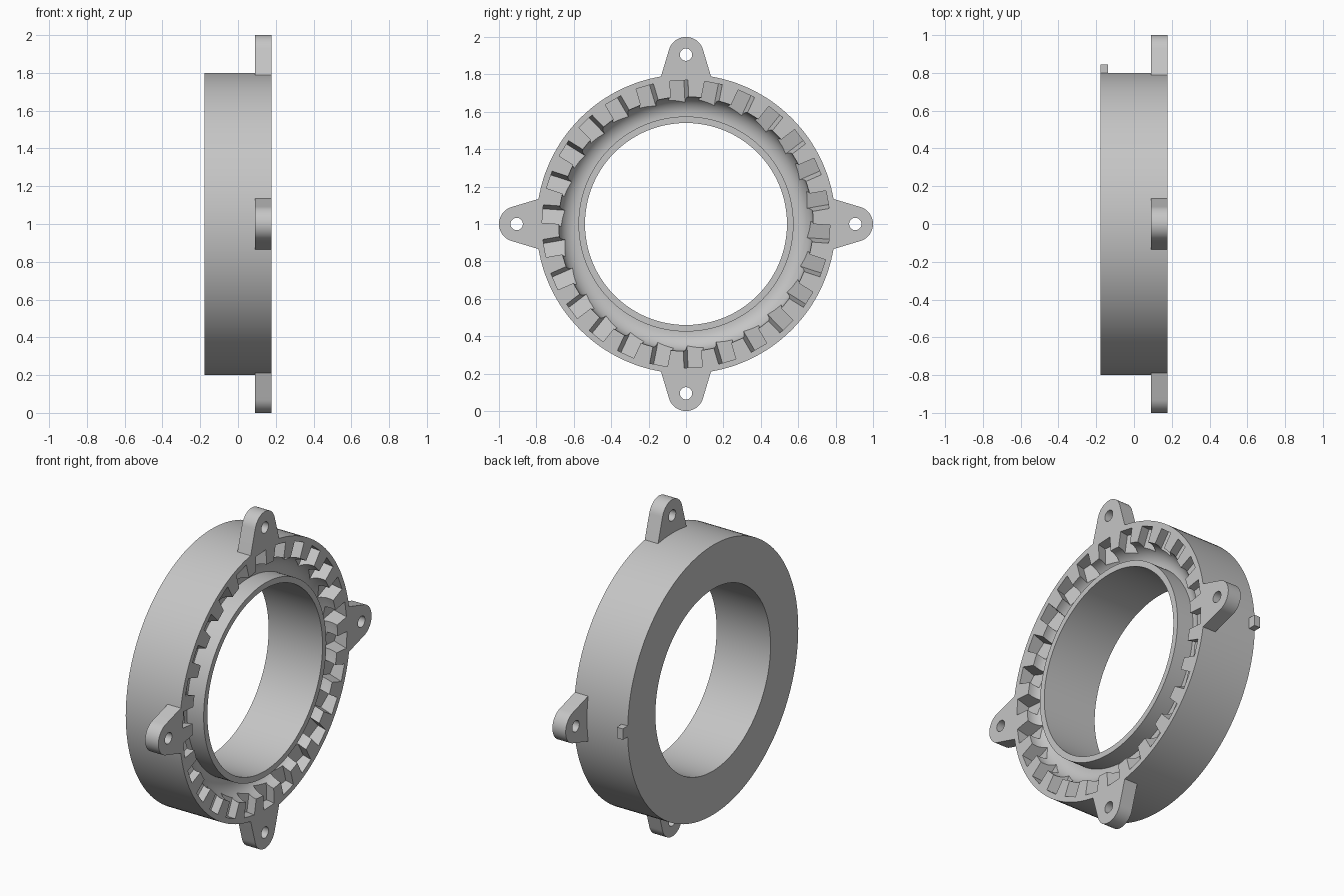
import bpy
import bmesh
from math import sin, cos, pi, radians
from mathutils import Vector, Matrix

if "Cube" in bpy.data.objects:
    bpy.data.objects.remove(bpy.data.objects["Cube"], do_unlink=True)

HALF = 0.177            # half thickness along x
OUTER, BORE, TUBE = 0.8, 0.54, 0.575
POCKETS = 26
CENTRE = Vector((0, 0, 1))

grey = bpy.data.materials.new("light_grey")
grey.use_nodes = True
grey.diffuse_color = (0.56, 0.56, 0.56, 1)
grey.node_tree.nodes["Principled BSDF"].inputs["Base Color"].default_value = (0.56, 0.56, 0.56, 1)


def finish(bm, name):
    bmesh.ops.recalc_face_normals(bm, faces=bm.faces)
    mesh = bpy.data.meshes.new(name)
    bm.to_mesh(mesh)
    bm.free()
    mesh.materials.append(grey)
    obj = bpy.data.objects.new(name, mesh)
    bpy.context.collection.objects.link(obj)
    return obj


def select(obj):
    bpy.ops.object.select_all(action='DESELECT')
    obj.select_set(True)
    bpy.context.view_layer.objects.active = obj


def smooth(obj):
    select(obj)
    bpy.ops.object.shade_smooth_by_angle(angle=radians(30))


def polar(x, r, t, a):
    """Point at axial x, radius r, sideways offset t, clockwise angle a."""
    return CENTRE + Vector((x, r * sin(a) + t * cos(a), r * cos(a) - t * sin(a)))


def lathe(profile, steps, name):
    bm = bmesh.new()
    rings = [[bm.verts.new(polar(x, r, 0, 2 * pi * i / steps)) for x, r in profile]
             for i in range(steps)]
    n = len(profile)
    for i in range(steps):
        a, b = rings[i], rings[(i + 1) % steps]
        for j in range(n):
            k = (j + 1) % n
            bm.faces.new((a[j], a[k], b[k], b[j]))
    return finish(bm, name)


# Ring body with a rounded channel around the inner tube
wall, radius = 0.68, 0.1
start = HALF - 0.01
profile = [(-HALF, BORE), (-HALF, OUTER), (HALF, OUTER), (HALF, wall)]
for i in range(11):
    a = pi / 2 * i / 10
    profile.append((start - radius * sin(a), wall - radius + radius * cos(a)))
profile += [(start - radius, TUBE), (HALF, TUBE), (HALF, BORE)]
body = lathe(profile, 144, "ring_body")

# Slanted pockets cut around the front rim
section = [(0.025, -0.08), (-0.063, -0.058), (-0.05, 0), (-0.045, 0.02), (0.052, 0.02)]
bm = bmesh.new()
for i in range(POCKETS):
    a = radians(-2.7) + 2 * pi * i / POCKETS
    inner, outer = [[bm.verts.new(polar(HALF + d, r, t, a)) for t, d in section]
                    for r in (0.635, 0.768)]
    bm.faces.new(inner)
    bm.faces.new(outer)
    for j in range(len(section)):
        k = (j + 1) % len(section)
        bm.faces.new((inner[j], inner[k], outer[k], outer[j]))
cutter = finish(bm, "pocket_cutter")
cutter.hide_render = True
cut = body.modifiers.new("pockets", 'BOOLEAN')
cut.operation = 'DIFFERENCE'
cut.solver = 'EXACT'
cut.object = cutter
select(body)
bpy.ops.object.modifier_apply(modifier=cut.name)
bpy.data.objects.remove(cutter, do_unlink=True)
smooth(body)


# Four drilled mounting lugs
def lug(name, angle):
    tip, rad, hole = 0.905, 0.095, 0.033
    outline = [(0.135, 0.785)]
    for i in range(25):
        a = radians(15 + 150 * i / 24)
        outline.append((rad * cos(a), tip + rad * sin(a)))
    outline.append((-0.135, 0.785))
    drill = [(hole * cos(2 * pi * i / 24), tip + hole * sin(2 * pi * i / 24)) for i in range(24)]
    bm = bmesh.new()
    edges = []
    for loop in (outline, drill):
        vs = [bm.verts.new(polar(HALF, r, t, angle)) for t, r in loop]
        edges += [bm.edges.new((vs[j], vs[(j + 1) % len(vs)])) for j in range(len(vs))]
    bmesh.ops.triangle_fill(bm, edges=edges, use_beauty=True)
    ext = bmesh.ops.extrude_face_region(bm, geom=bm.faces[:], use_keep_orig=True)
    moved = [v for v in ext["geom"] if isinstance(v, bmesh.types.BMVert)]
    bmesh.ops.translate(bm, verts=moved, vec=(-0.087, 0, 0))
    smooth(finish(bm, name))


for i, side in enumerate(("top", "back", "bottom", "front")):
    lug("lug_" + side, pi / 2 * i)

# Small locating key on the rear edge
bm = bmesh.new()
bmesh.ops.create_cube(bm, size=1, matrix=Matrix.Translation((-HALF + 0.02, 0.815, 1))
                      @ Matrix.Diagonal((0.04, 0.06, 0.065, 1)))
finish(bm, "locating_key")
